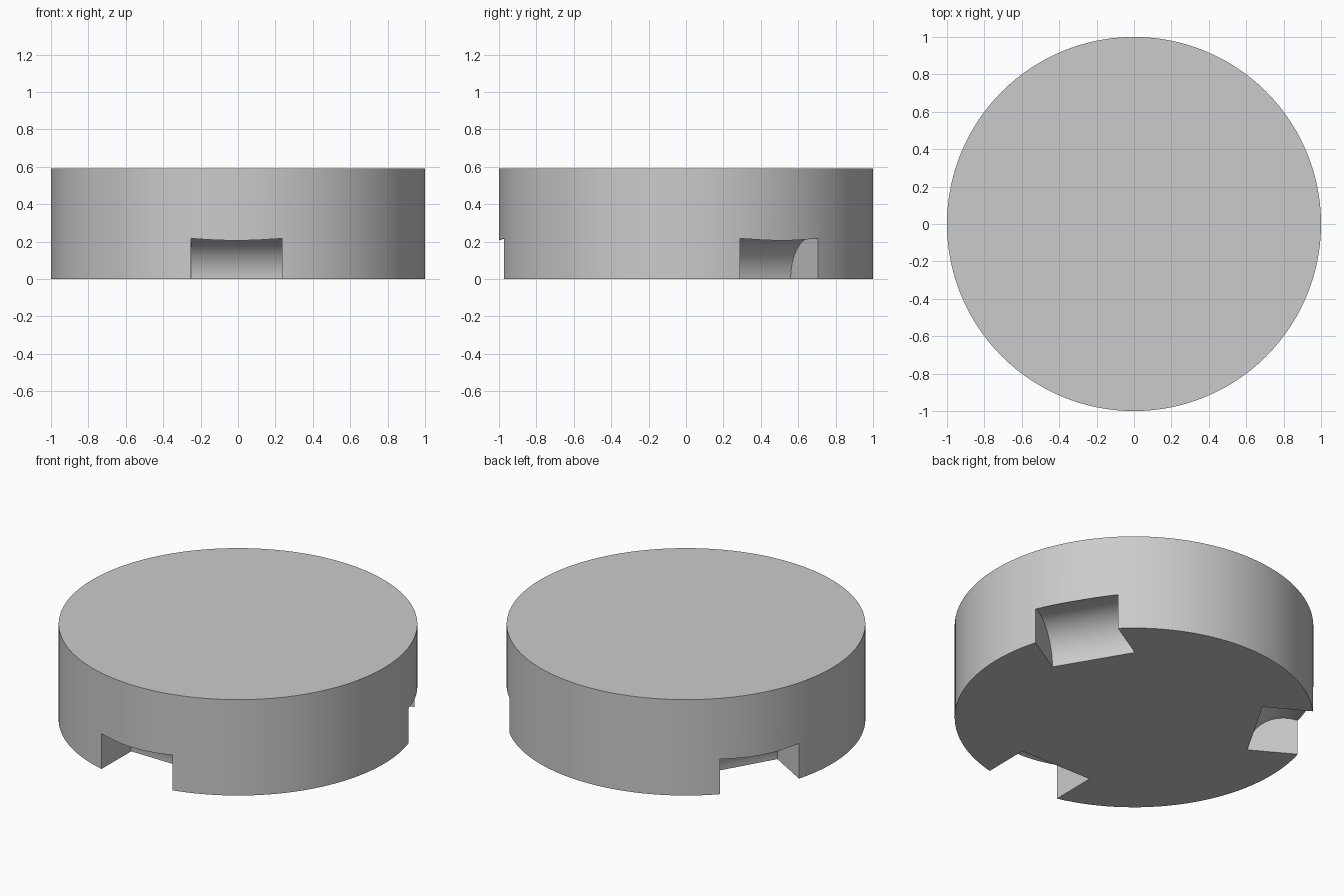
import bpy
from math import radians, cos, sin
from mathutils import Matrix

default = bpy.data.objects.get("Cube")
if default:
    bpy.data.objects.remove(default, do_unlink=True)

HEIGHT = 0.59
NOTCH_RADIUS = 0.225
NOTCH_WIDTH = 0.486
NOTCH_DISTANCE = 0.91
NOTCH_ANGLES = (-90.5, 30.8, 150)

grey = bpy.data.materials.new("plain_grey")
grey.use_nodes = True
grey.diffuse_color = (0.6, 0.6, 0.6, 1)
grey.node_tree.nodes["Principled BSDF"].inputs["Base Color"].default_value = (0.6, 0.6, 0.6, 1)

# Solid round body
bpy.ops.mesh.primitive_cylinder_add(vertices=128, radius=1, depth=HEIGHT,
                                    location=(0, 0, HEIGHT / 2))
body = bpy.context.object
body.name = "round_body"
body.data.materials.append(grey)


def cut_notch(angle):
    """Cut a rounded rim notch with a cylinder lying along the rim tangent."""
    bpy.ops.mesh.primitive_cylinder_add(vertices=96, radius=NOTCH_RADIUS, depth=NOTCH_WIDTH)
    cutter = bpy.context.object
    cutter.name = "notch_cutter"
    cutter.hide_render = True
    cutter.data.materials.append(grey)
    a = radians(angle)
    place = Matrix.Translation((NOTCH_DISTANCE * cos(a), NOTCH_DISTANCE * sin(a), 0))
    cutter.matrix_world = place @ Matrix.Rotation(a, 4, "Z") @ Matrix.Rotation(radians(90), 4, "X")
    cut = body.modifiers.new("notch", "BOOLEAN")
    cut.operation = "DIFFERENCE"
    cut.solver = "EXACT"
    cut.object = cutter
    bpy.context.view_layer.objects.active = body
    bpy.ops.object.modifier_apply(modifier=cut.name)
    bpy.data.objects.remove(cutter, do_unlink=True)


# Three notches in the lower rim
for angle in NOTCH_ANGLES:
    cut_notch(angle)

# Smooth curved walls, crisp edges
bpy.ops.object.select_all(action="DESELECT")
body.select_set(True)
bpy.context.view_layer.objects.active = body
bpy.ops.object.shade_smooth_by_angle(angle=radians(30))
